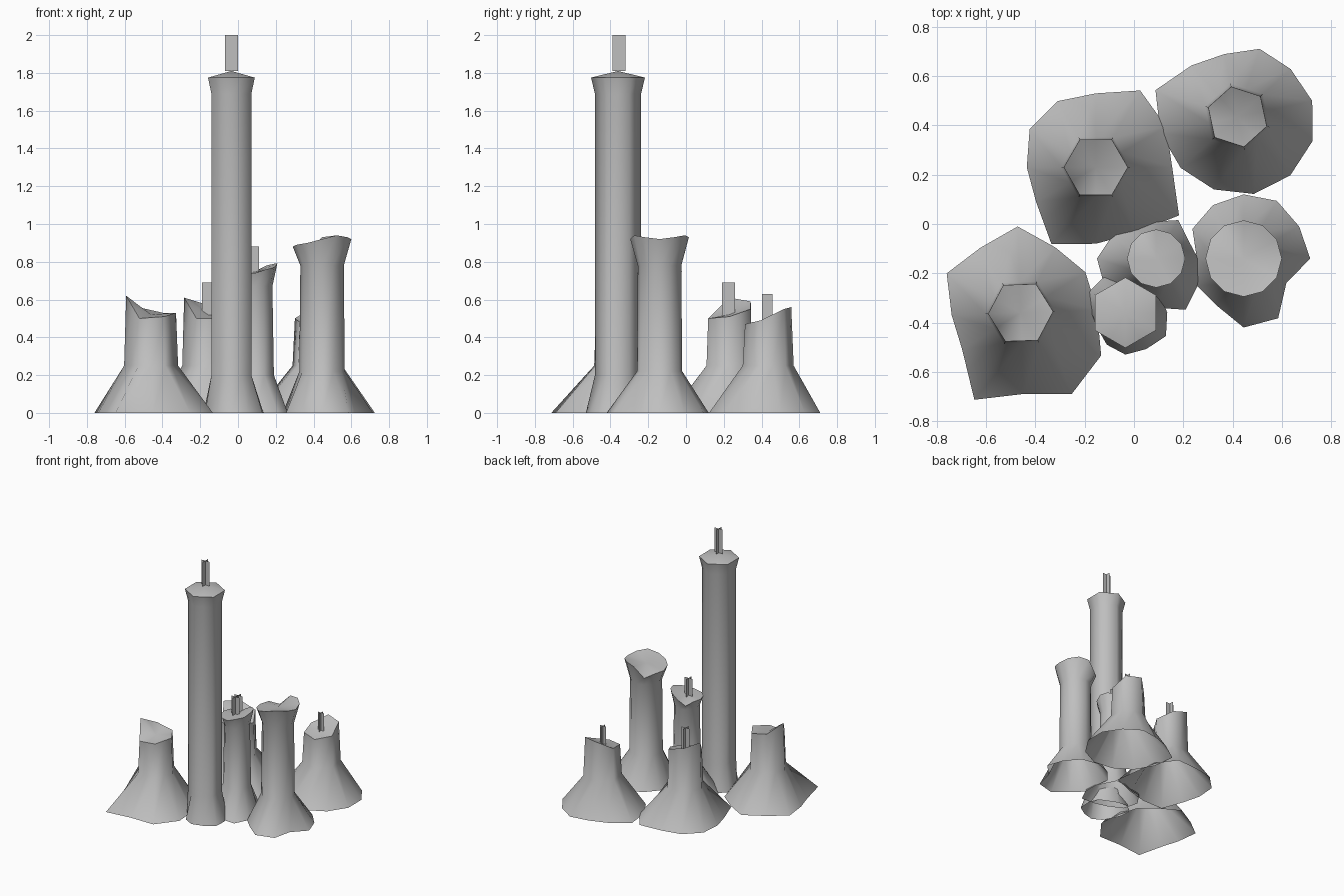
import bpy
import bmesh
from math import cos, sin, radians

cube = bpy.data.objects.get("Cube")
if cube:
    bpy.data.objects.remove(cube, do_unlink=True)

SIDES = 12


def make_material(name, value):
    mat = bpy.data.materials.new(name)
    mat.use_nodes = True
    colour = (value, value, value, 1)
    mat.diffuse_color = colour
    mat.node_tree.nodes["Principled BSDF"].inputs["Base Color"].default_value = colour
    return mat


stone = make_material("grey stone", 0.52)


def finish(name, bm, smooth):
    mesh = bpy.data.meshes.new(name)
    for face in bm.faces:
        face.smooth = smooth
    bm.to_mesh(mesh)
    bm.free()
    mesh.materials.append(stone)
    obj = bpy.data.objects.new(name, mesh)
    bpy.context.collection.objects.link(obj)
    return obj


def spread(values):
    """Stretch six corner values to twelve by averaging the neighbours."""
    if len(values) == SIDES:
        return values
    out = []
    for i, value in enumerate(values):
        out += [value, (value + values[(i + 1) % len(values)]) / 2]
    return out


def chimney(name, centre, skirt, profile, rim, peak, turn=0, hexagonal=True):
    """Ruffled open skirt, shaft from (radius, height) pairs, uneven rim and cap.

    The last profile entry is the rim radius; rim and skirt go around from +x.
    """
    bm = bmesh.new()
    cx, cy = centre

    def ring(radii, heights):
        verts = []
        for i in range(SIDES):
            angle = radians(turn + i * 360 / SIDES)
            r = radii[i]
            verts.append(bm.verts.new((cx + r * cos(angle), cy + r * sin(angle), heights[i])))
        return verts

    def shaft_radii(r):
        flat = cos(radians(30)) if hexagonal else 1
        return [r * (flat if i % 2 else 1) for i in range(SIDES)]

    rings = [ring([s / 100 for s in skirt], [0] * SIDES)]
    for r, z in profile[:-1]:
        rings.append(ring(shaft_radii(r), [z] * SIDES))
    rings.append(ring(shaft_radii(profile[-1]), spread(rim)))

    for low, high in zip(rings, rings[1:]):
        for i in range(SIDES):
            j = (i + 1) % SIDES
            bm.faces.new((low[i], low[j], high[j], high[i]))

    # cap fanned to the middle, with a crisp rim
    top = bm.verts.new((cx, cy, peak))
    edge = rings[-1]
    for i in range(SIDES):
        j = (i + 1) % SIDES
        bm.faces.new((edge[i], edge[j], top))
        bm.edges.get((edge[i], edge[j])).smooth = False
    return finish(name, bm, True)


def vane(name, x, y, bottom, top, half=0.035):
    """Two crossed upright plates."""
    bm = bmesh.new()
    for dx, dy in ((half, 0), (0, half)):
        corners = ((-1, bottom), (1, bottom), (1, top), (-1, top))
        bm.faces.new([bm.verts.new((x + s * dx, y + s * dy, z)) for s, z in corners])
    return finish(name, bm, False)


# tall tower with a flared, pointed cap
chimney("tall_tower", (-0.035, -0.36),
        (16, 13, 14, 17, 17, 14, 13, 15, 17, 17, 19, 17),
        [(0.122, 0.2), (0.122, 1.69), 0.143],
        [1.775] * 6, 1.81, turn=30)
vane("tall_tower_vane", -0.035, -0.355, 1.81, 2.0)

# wide round chimney
chimney("round_chimney", (0.445, -0.14),
        (27, 26, 27, 26, 25, 24, 19, 22, 22, 28, 28, 20),
        [(0.12, 0.22), (0.115, 0.78), 0.155],
        (0.92, 0.93, 0.94, 0.93, 0.85, 0.88, 0.88, 0.89, 0.9, 0.92, 0.94, 0.93),
        0.9, hexagonal=False)

# slim chimney in the middle
chimney("slim_chimney", (0.09, -0.14),
        (17, 15, 18, 15, 14, 20, 24, 24, 20, 20, 24, 20),
        [(0.1, 0.2), (0.092, 0.67), 0.118],
        (0.79, 0.79, 0.78, 0.75, 0.71, 0.74, 0.74, 0.74, 0.74, 0.74, 0.76, 0.77),
        0.745, hexagonal=False)
vane("slim_chimney_vane", 0.075, -0.14, 0.74, 0.88)

# three broad six-sided chimneys
chimney("back_right_chimney", (-0.155, 0.23),
        (31, 33, 36, 30, 31, 31, 28, 28, 36, 31, 31, 39),
        [(0.14, 0.25), 0.13],
        (0.51, 0.55, 0.59, 0.61, 0.5, 0.5), 0.52)
vane("back_right_vane", -0.155, 0.225, 0.5, 0.69)

chimney("back_left_chimney", (0.42, 0.435),
        (32, 31, 29, 29, 26, 28, 35, 32, 31, 31, 32, 32),
        [(0.138, 0.25), 0.125],
        (0.49, 0.55, 0.56, 0.5, 0.48, 0.47), 0.49, turn=-18)
vane("back_left_vane", 0.42, 0.43, 0.47, 0.63, 0.027)

chimney("front_right_chimney", (-0.46, -0.36),
        (31, 31, 30, 35, 31, 34, 28, 28, 40, 33, 39, 37),
        [(0.143, 0.25), 0.132],
        (0.53, 0.53, 0.56, 0.62, 0.5, 0.51), 0.52, turn=2)
